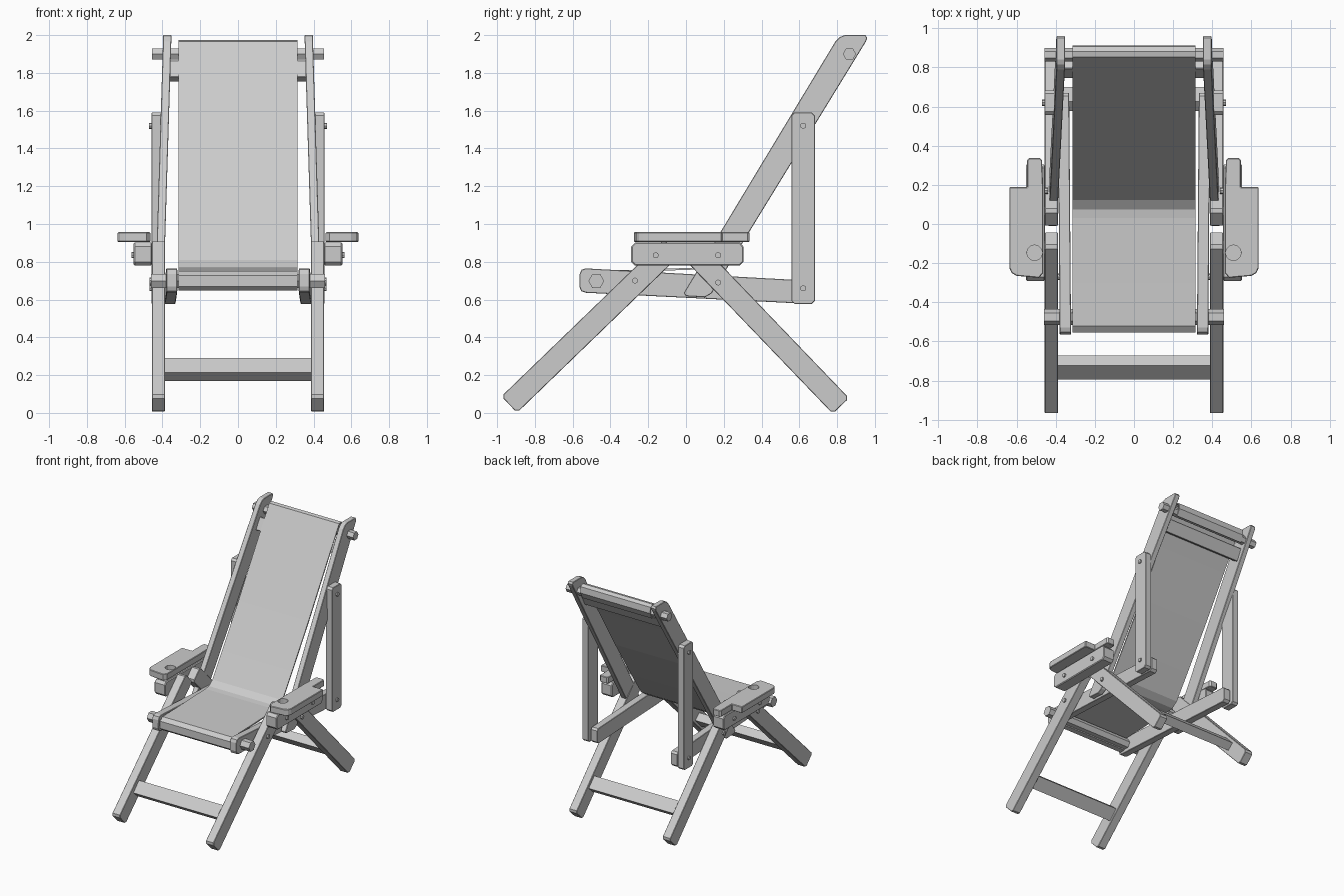
import bpy, bmesh
from math import cos, sin, pi
from mathutils import Vector

if "Cube" in bpy.data.objects:
    bpy.data.objects.remove(bpy.data.objects["Cube"])


def add(name, bm, bevel=0.0, mirror=False):
    """Turn a bmesh into an object with optional chamfer and x mirror."""
    bmesh.ops.recalc_face_normals(bm, faces=bm.faces[:])
    me = bpy.data.meshes.new(name)
    bm.to_mesh(me)
    bm.free()
    ob = bpy.data.objects.new(name, me)
    bpy.context.collection.objects.link(ob)
    if bevel:
        m = ob.modifiers.new("chamfer", 'BEVEL')
        m.width, m.segments, m.limit_method = bevel, 1, 'ANGLE'
        m.angle_limit = 1.0
    if mirror:
        ob.modifiers.new("mirror", 'MIRROR')
    return ob


def prism(name, pts, lo, hi, axis='x', bevel=0.0, mirror=False, shear=None):
    """Extrude a profile: (y, z) along x, or (x, y) along z."""
    bm = bmesh.new()
    at = (lambda p, d: (d, p[0], p[1])) if axis == 'x' else (lambda p, d: (p[0], p[1], d))
    face = bm.faces.new([bm.verts.new(at(p, lo)) for p in pts])
    ext = bmesh.ops.extrude_face_region(bm, geom=[face])
    off = Vector(at((0, 0), hi - lo))
    for v in ext['geom']:
        if isinstance(v, bmesh.types.BMVert):
            v.co += off
    if shear:
        for v in bm.verts:
            v.co.x += shear(v.co)
    return add(name, bm, bevel, mirror)


def beam(a, b, w, c=0.016):
    """Outline of a straight bar from a to b with clipped corners."""
    a, b = Vector(a), Vector(b)
    d = (b - a).normalized()
    n = Vector((-d.y, d.x)) * w / 2
    k = n.normalized() * c
    d = d * c
    return [a + n + d, a + n - k, a - n + k, a - n + d,
            b - n - d, b - n + k, b + n - k, b + n - d]


def ngon(y, z, r, n=6):
    return [(y + r * cos(2 * pi * i / n), z + r * sin(2 * pi * i / n)) for i in range(n)]


# legs, set as an inverted V, and the cross boards between them
prism("front_leg", beam((-0.936, 0.044), (-0.075, 0.876), 0.12), 0.387, 0.456, bevel=0.003, mirror=True)
prism("rear_leg", beam((0.82, 0.037), (0.024, 0.866), 0.12), 0.387, 0.456, bevel=0.003, mirror=True)
prism("front_cross_board", [(-0.795, 0.215), (-0.722, 0.29), (-0.672, 0.245), (-0.745, 0.17)], -0.39, 0.39)
prism("rear_cross_board", [(0.70, 0.215), (0.627, 0.29), (0.577, 0.245), (0.65, 0.17)], -0.39, 0.39)

# seat rails, slightly splayed toward the back
prism("seat_rail", [(-0.565, 0.67), (-0.555, 0.645), (-0.53, 0.636), (0.65, 0.577), (0.67, 0.595),
                    (0.67, 0.685), (0.655, 0.70), (-0.53, 0.765), (-0.553, 0.758), (-0.563, 0.735)],
      0.326, 0.384, bevel=0.003, mirror=True, shear=lambda v: 0.008 * v.y)

# back rails, leaning inward toward the top
prism("back_rail", [(-0.012, 0.635), (0.0, 0.618), (0.10, 0.612), (0.135, 0.632), (0.952, 1.965),
                    (0.96, 1.985), (0.95, 2.0), (0.84, 2.0), (0.815, 1.99), (0.79, 1.965)],
      0.352, 0.396, bevel=0.003, mirror=True, shear=lambda v: 0.031 * (2.0 - v.z))
prism("back_cross_board", beam((0.765, 1.765), (0.815, 1.855), 0.05, 0.004), -0.375, 0.375)

# hexagonal rods carrying the sling
prism("seat_rod", ngon(-0.475, 0.698, 0.042), -0.46, 0.46)
prism("top_rod", ngon(0.865, 1.90, 0.035), -0.456, 0.456)

# upright struts between the seat rails and back rails
prism("back_strut", beam((0.62, 0.577), (0.62, 1.59), 0.124), 0.402, 0.458, bevel=0.003, mirror=True)

# fabric sling, sagging a little and wrapped over both rods
path = [(-0.49, 0.655), (-0.53, 0.652), (-0.55, 0.67), (-0.55, 0.725), (-0.52, 0.747), (-0.3, 0.752),
        (0.03, 0.763), (0.075, 0.769), (0.125, 0.805), (0.25, 0.995), (0.46, 1.32), (0.68, 1.68),
        (0.855, 1.963), (0.88, 1.968), (0.903, 1.955), (0.908, 1.91), (0.88, 1.86)]
bm = bmesh.new()
rows = [[bm.verts.new((x, y, z)) for x in (-0.315, 0.315)] for y, z in path]
for p, q in zip(rows, rows[1:]):
    bm.faces.new((p[0], p[1], q[1], q[0]))
sling = add("fabric_sling", bm)
m = sling.modifiers.new("thickness", 'SOLIDIFY')
m.thickness, m.offset = 0.01, 0

# armrest support bars with tapered ends
prism("arm_support", [(-0.29, 0.80), (-0.27, 0.78), (0.285, 0.78), (0.305, 0.80),
                      (0.305, 0.88), (0.285, 0.902), (-0.27, 0.902), (-0.29, 0.88)],
      0.455, 0.552, bevel=0.006, mirror=True)

# armrests: wide pad, narrow tail and a round cup hole
arm = prism("armrest", [(0.464, -0.25), (0.485, -0.275), (0.60, -0.265), (0.625, -0.25), (0.637, -0.225),
                        (0.637, 0.188), (0.546, 0.188), (0.546, 0.325), (0.535, 0.337),
                        (0.482, 0.337), (0.47, 0.325), (0.464, 0.188)],
            0.905, 0.957, axis='z', bevel=0.004)
cutter = prism("cup_hole_cutter", ngon(0.508, -0.147, 0.04, 12), 0.85, 1.0, axis='z')
cutter.hide_render = True
cutter.hide_set(True)
m = arm.modifiers.new("cup_hole", 'BOOLEAN')
m.operation, m.object, m.solver = 'DIFFERENCE', cutter, 'EXACT'
arm.modifiers.new("mirror", 'MIRROR')

# pivot bolts
for i, (y, z, x0, x1) in enumerate([(-0.27, 0.70, 0.36, 0.468), (0.17, 0.69, 0.36, 0.468),
                                    (0.62, 0.66, 0.36, 0.468), (0.62, 1.52, 0.37, 0.47),
                                    (-0.16, 0.835, 0.44, 0.563), (0.17, 0.835, 0.44, 0.563)]):
    prism(f"pivot_bolt_{i + 1}", ngon(y, z, 0.016, 8), x0, x1, mirror=True)
